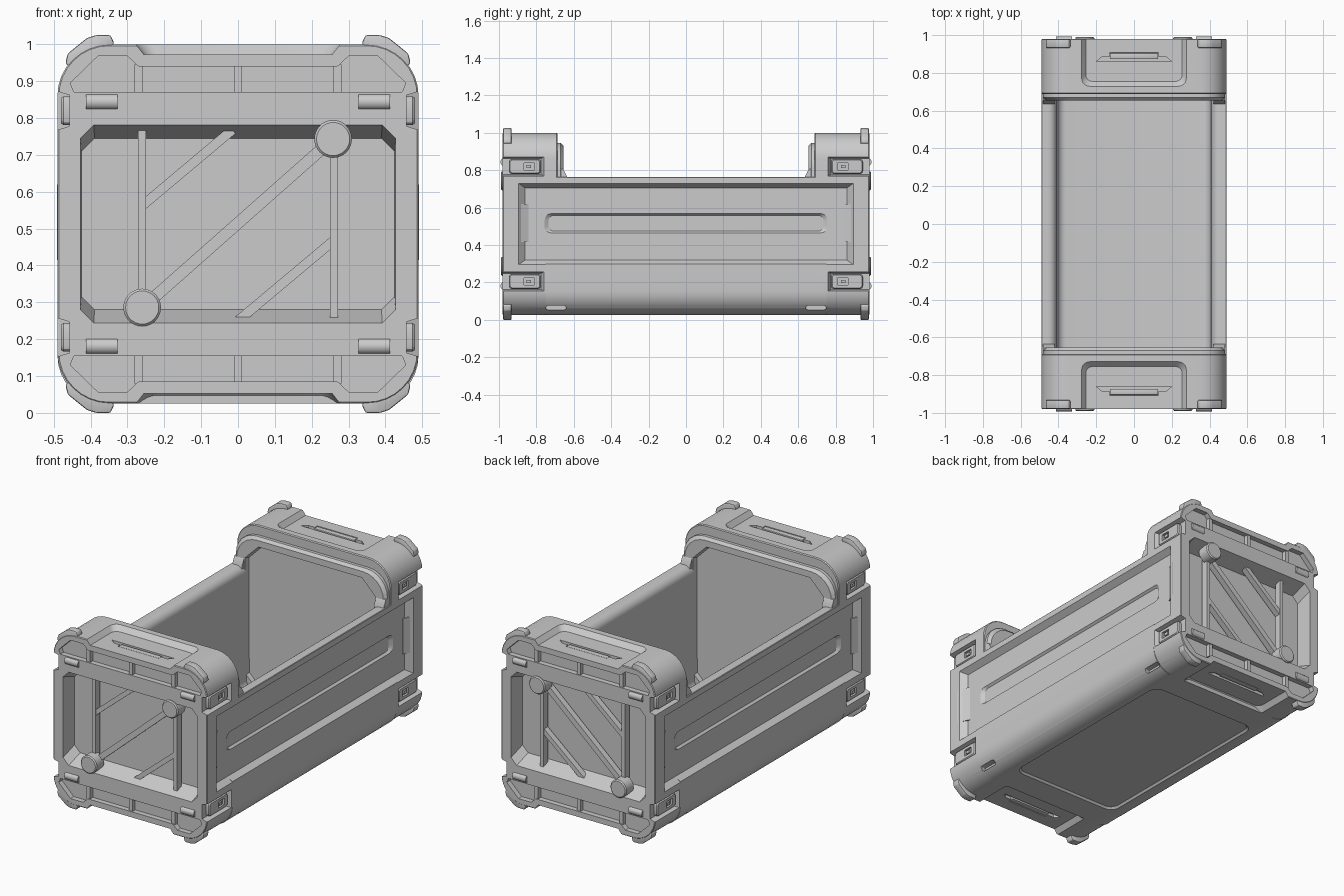
import bpy, bmesh
from math import cos, sin, radians
from mathutils import Vector

if "Cube" in bpy.data.objects:
    bpy.data.objects.remove(bpy.data.objects["Cube"])

ZC = 0.5125  # mirror height of the end frames


def place(axis, u, v, w):
    return {'x': (w, u, v), 'y': (u, w, v), 'z': (u, v, w)}[axis]


def rrect(u0, u1, v0, v1, r=0.0, n=6):
    """Rectangle with rounded (n>1) or chamfered (n=1) corners."""
    if r == 0:
        return [(u0, v0), (u1, v0), (u1, v1), (u0, v1)]
    pts = []
    for cu, cv, a in ((u1 - r, v0 + r, -90), (u1 - r, v1 - r, 0),
                      (u0 + r, v1 - r, 90), (u0 + r, v0 + r, 180)):
        for i in range(n + 1):
            t = radians(a + 90 * i / n)
            pts.append((cu + r * cos(t), cv + r * sin(t)))
    return pts


def reflect(bm, mir):
    """Add mirrored copies across the planes named in mir, with outward normals."""
    for m in mir:
        k, c = 'xyz'.index(m), ZC if m == 'z' else 0
        dup = bmesh.ops.duplicate(bm, geom=bm.verts[:] + bm.edges[:] + bm.faces[:])['geom']
        new = [g for g in dup if isinstance(g, bmesh.types.BMVert)]
        for v in new:
            v.co[k] = 2 * c - v.co[k]
        bmesh.ops.reverse_faces(bm, faces=[g for g in dup if isinstance(g, bmesh.types.BMFace)])


def reflect_object(ob, mir, halve_z=False):
    bm = bmesh.new()
    bm.from_mesh(ob.data)
    if halve_z:
        bmesh.ops.bisect_plane(bm, geom=bm.verts[:] + bm.edges[:] + bm.faces[:], dist=1e-5,
                               plane_co=(0, 0, ZC), plane_no=(0, 0, 1), clear_inner=True)
    reflect(bm, mir)
    bmesh.ops.remove_doubles(bm, verts=bm.verts[:], dist=2e-5)
    bm.to_mesh(ob.data)
    bm.free()


def loft(name, axis, sections, mir='', bevel=0.0):
    """Skin sections [(w, loop), ...] along an axis, then reflect across the planes in mir."""
    bm = bmesh.new()
    rings = [[bm.verts.new(place(axis, u, v, w)) for u, v in loop] for w, loop in sections]
    n = len(rings[0])
    for a, b in zip(rings, rings[1:]):
        for i in range(n):
            bm.faces.new((a[i], a[(i + 1) % n], b[(i + 1) % n], b[i]))
    bm.faces.new(rings[0])
    bm.faces.new(rings[-1])
    if bevel:
        bmesh.ops.bevel(bm, geom=bm.edges[:], offset=bevel, segments=2, profile=0.5, affect='EDGES')
    bmesh.ops.recalc_face_normals(bm, faces=bm.faces[:])
    reflect(bm, mir)
    me = bpy.data.meshes.new(name)
    bm.to_mesh(me)
    bm.free()
    ob = bpy.data.objects.new(name, me)
    bpy.context.collection.objects.link(ob)
    return ob


def prism(name, axis, loop, w0, w1, mir='', bevel=0.0):
    return loft(name, axis, [(w0, loop), (w1, loop)], mir, bevel)


def box(name, x, y, z, mir='', bevel=0.0):
    return prism(name, 'z', rrect(*x, *y), *z, mir, bevel)


def cut(cutter, *targets):
    cutter.hide_render = True
    for t in targets:
        m = t.modifiers.new('cut', 'BOOLEAN')
        m.operation, m.solver, m.object = 'DIFFERENCE', 'EXACT', cutter
        bpy.context.view_layer.objects.active = t
        bpy.ops.object.modifier_apply(modifier=m.name)
    bpy.data.objects.remove(cutter)


def sym(half):
    """Mirror a half profile (right side) in u to a closed loop."""
    return half + [(-u, v) for u, v in reversed(half) if u != 0]


def arc(cu, cv, r, a0, a1, n=8):
    return [(cu + r * cos(radians(a0 + (a1 - a0) * i / n)),
             cv + r * sin(radians(a0 + (a1 - a0) * i / n))) for i in range(n + 1)]


# trough: U-shaped body between the end frames
half = ([(0, 0.025)] + arc(0.3598, 0.155, 0.13, -90, 0) + [(0.4898, 0.762), (0.487, 0.765)]
        + arc(0.455, 0.72, 0.045, 90, 180, 6)
        + arc(0.36, 0.11, 0.045, 0, -90, 5) + [(0, 0.065)])
trough = prism('trough', 'y', sym(half), -0.75, 0.75)

# front end frame; the back one is its mirror image
def frame(i):
    return rrect(-0.49 + i, 0.49 - i, 0.025 + i, 1.0 - i, 0.14 - i, 8)

ends = loft('end_frames', 'y', [(-0.98, frame(0.004)), (-0.976, frame(0)),
                                (-0.693, frame(0)), (-0.688, frame(0.005))])

# inner rims around the cavity, with a recessed panel
def rim(i):
    return rrect(-0.482 + i, 0.482 - i, 0.05, 0.945 - i, 0.13, 6)

rims = loft('inner_rims', 'y', [(-0.71, rim(0)), (-0.67, rim(0)), (-0.655, rim(0.015))])
cut(loft('rim_cut', 'y', [(-0.64, rrect(-0.415, 0.415, 0.06, 0.90, 0.085, 1)),
                          (-0.682, rrect(-0.408, 0.408, 0.065, 0.882, 0.08, 1))]), rims)

# gussets joining wall tops to the ends
prism('wall_gussets', 'x', [(-0.70, 0.745), (-0.70, 0.815), (-0.656, 0.805),
                            (-0.635, 0.764), (-0.635, 0.745)], 0.42, 0.4815, 'xy')

# side recesses and grooves running into the ends
cut(loft('side_cut', 'x', [(0.50, rrect(-0.905, 0.905, 0.292, 0.737)),
                           (0.457, rrect(-0.86, 0.86, 0.32, 0.705))], 'x'), trough, ends, rims)
cut(loft('groove_cut', 'x', [(0.46, rrect(-0.76, 0.76, 0.463, 0.57, 0.035)),
                             (0.444, rrect(-0.735, 0.735, 0.475, 0.558, 0.028))], 'x'), trough, ends, rims)
reflect_object(rims, 'y')
# shallow bottom panel
cut(loft('floor_cut', 'z', [(0.02, rrect(-0.35, 0.35, -0.6, 0.6, 0.06)),
                            (0.036, rrect(-0.335, 0.335, -0.585, 0.585, 0.05))]), trough)

# end recess with chamfered corners
cut(loft('end_cut', 'y', [(-1.0, rrect(-0.428, 0.428, 0.237, 0.788, 0.036, 1)),
                          (-0.88, rrect(-0.425, 0.425, 0.28, 0.745, 0.036, 1))]), ends)
# ribbed band above it
band = sym([(0, 0.94), (0.27, 0.94), (0.30, 0.968), (0.38, 0.968), (0.455, 0.895), (0.445, 0.87), (0, 0.87)])
cut(prism('band_cut', 'y', band, -1.0, -0.95), ends)
# hand notch with handle slit
cut(loft('notch_cut', 'z', [(1.01, rrect(-0.285, 0.285, -1.1, -0.72, 0.045)),
                            (0.972, rrect(-0.255, 0.255, -1.1, -0.755, 0.035))]), ends)
slit = sym([(0, -0.86), (0.2, -0.86), (0.17, -0.885), (0.13, -0.885), (0.13, -0.907), (0, -0.907)])
cut(prism('slit_cut', 'z', slit, 0.955, 1.01), ends)
# latch notches on the corners
cut(loft('latch_cut', 'x', [(0.51, rrect(-1.0, -0.75, 0.762, 0.878)),
                            (0.457, rrect(-1.0, -0.775, 0.778, 0.862))], 'x'), ends)
# repeat the upper half below and the front at the back
reflect_object(ends, 'zy', halve_z=True)
# drain slots in the lower corners
for sx in (-1, 1):
    for sy in (-1, 1):
        slot = rrect(*sorted((sy * 0.75, sy * 0.64)), 0.054, 0.076, 0.01, 3)
        cut(prism('slot_cut', 'x', slot, *sorted((sx * 0.43, sx * 0.48))), trough, ends)

# latches
latch = rrect(-0.945, -0.777, 0.781, 0.859, 0.015, 3)
latch_in = rrect(-0.94, -0.782, 0.786, 0.854, 0.012, 3)
latches = loft('latches', 'x', [(0.44, latch), (0.474, latch), (0.48, latch_in)])
cut(box('button_cut', (0.468, 0.50), (-0.865, -0.81), (0.802, 0.838)), latches)
reflect_object(latches, 'xyz')
box('latch_buttons', (0.46, 0.478), (-0.852, -0.828), (0.811, 0.829), 'xyz')

# wedge clips at the ends of the side panels
prism('side_clips', 'z', [(0.44, -0.843), (0.46, -0.843), (0.491, -0.91), (0.44, -0.91)], 0.415, 0.62, 'xy')

# corner bumpers
bumper = [(0.352, 0.975), (0.336, 1.003), (0.346, 1.025), (0.385, 1.025), (0.41, 1.017),
          (0.462, 0.975), (0.468, 0.95), (0.448, 0.922), (0.43, 0.945), (0.39, 0.975)]
prism('corner_bumpers', 'y', bumper, -0.978, -0.933, 'xyz', 0.005)

# hinge barrels on the end faces
prism('hinge_barrels', 'x', arc(-0.97, 0.844, 0.022, 0, 345, 23), 0.327, 0.412, 'xyz')

# band ribs
for name, x, m in (('outer_band_ribs', 0.27, 'xyz'), ('middle_band_ribs', 0, 'yz')):
    box(name, (x - 0.011, x + 0.011), (-0.974, -0.94), (0.865, 0.945), m)

# grip bars in the hand notches
box('grip_bars', (-0.128, 0.128), (-0.904, -0.873), (0.94, 0.972), 'yz', 0.004)

# lattice bars and end discs
bars = [(-0.26, 0.25, -0.26, 0.77, 0.022), (0.26, 0.25, 0.26, 0.77, 0.022),
        (-0.26, 0.285, 0.26, 0.745, 0.032),
        (-0.26, 0.562, -0.015, 0.768, 0.026), (0.0, 0.25, 0.26, 0.468, 0.026)]
for i, (x0, z0, x1, z1, w) in enumerate(bars):
    a, b = Vector((x0, z0)), Vector((x1, z1))
    d = (b - a).normalized()
    s = Vector((-d.y, d.x)) * w / 2
    depth = -0.94 if i < 2 else -0.935
    prism(f'lattice_bar_{i + 1}', 'y', [tuple(p) for p in (a - s, b - s, b + s, a + s)], depth, -0.9, 'y')
for name, x, z in (('upper_discs', 0.258, 0.743), ('lower_discs', -0.26, 0.286)):
    disc = arc(x, z, 0.051, 0, 348.75, 31)
    loft(name, 'y', [(-0.92, disc), (-0.984, disc), (-0.99, arc(x, z, 0.045, 0, 348.75, 31))], 'y')

# smooth shading with crisp edges
for ob in bpy.context.scene.objects:
    ob.select_set(True)
    bpy.context.view_layer.objects.active = ob
bpy.ops.object.shade_smooth_by_angle(angle=radians(30))
